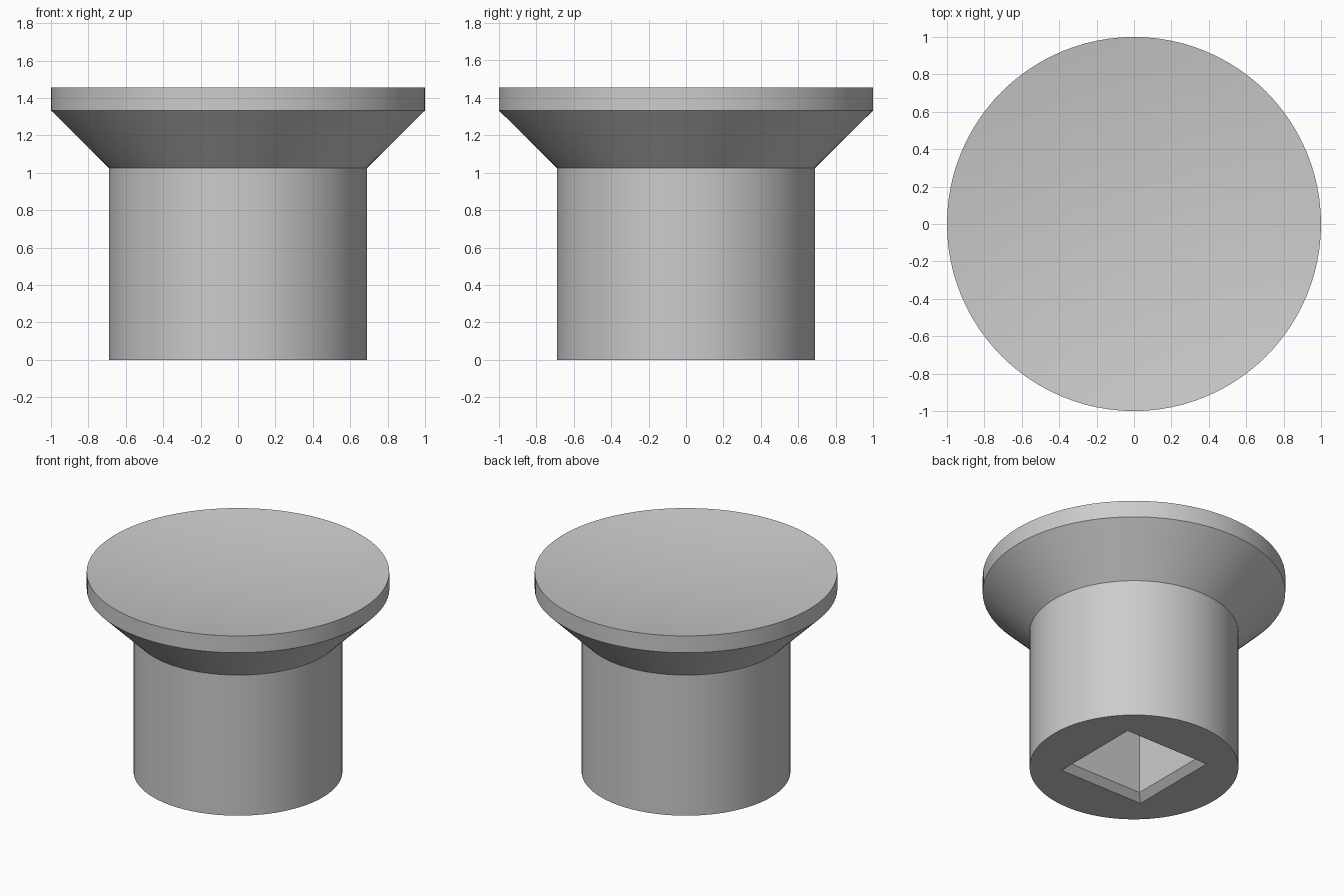
import bpy, bmesh, math

if "Cube" in bpy.data.objects:
    bpy.data.objects.remove(bpy.data.objects["Cube"])

SEGMENTS = 96
DISH_DEPTH = 0.08

grey = bpy.data.materials.new("plain grey")
grey.diffuse_color = (0.6, 0.6, 0.6, 1)
grey.use_nodes = True
grey.node_tree.nodes["Principled BSDF"].inputs["Base Color"].default_value = grey.diffuse_color


def make_object(name, bm):
    bmesh.ops.recalc_face_normals(bm, faces=bm.faces)
    mesh = bpy.data.meshes.new(name)
    bm.to_mesh(mesh)
    bm.free()
    mesh.materials.append(grey)
    obj = bpy.data.objects.new(name, mesh)
    bpy.context.collection.objects.link(obj)
    return obj


# Knob body: shank, 45 degree flare, rim and shallow dished top, turned round z
profile = [(0.69, 0), (0.69, 1.025), (1, 1.333), (1, 1.455)]
profile += [(r / 8, 1.455 - DISH_DEPTH * (1 - (r / 8) ** 2)) for r in range(7, 0, -1)]
bm = bmesh.new()
rings = []
for r, z in profile:
    rings.append([bm.verts.new((r * math.cos(2 * math.pi * i / SEGMENTS),
                                r * math.sin(2 * math.pi * i / SEGMENTS), z))
                  for i in range(SEGMENTS)])
for low, high in zip(rings, rings[1:]):
    for i in range(SEGMENTS):
        j = (i + 1) % SEGMENTS
        bm.faces.new((low[i], low[j], high[j], high[i]))
bm.faces.new(rings[0][::-1])
pole = bm.verts.new((0, 0, 1.455 - DISH_DEPTH))
for i in range(SEGMENTS):
    bm.faces.new((rings[-1][i], rings[-1][(i + 1) % SEGMENTS], pole))
knob = make_object("knob", bm)

# Square socket with a chamfered mouth, cut up into the shank
bm = bmesh.new()
squares = []
for h, z in [(0.386, -0.046), (0.294, 0.046), (0.294, 0.8)]:
    squares.append([bm.verts.new((x * h, y * h, z))
                    for x, y in ((-1, -1), (1, -1), (1, 1), (-1, 1))])
for low, high in zip(squares, squares[1:]):
    for i in range(4):
        j = (i + 1) % 4
        bm.faces.new((low[i], low[j], high[j], high[i]))
bm.faces.new(squares[0][::-1])
bm.faces.new(squares[-1])
cutter = make_object("socket_cutter", bm)
cutter.hide_render = True

cut = knob.modifiers.new("socket", 'BOOLEAN')
cut.operation = 'DIFFERENCE'
cut.solver = 'EXACT'
cut.object = cutter
bpy.context.view_layer.objects.active = knob
knob.select_set(True)
bpy.ops.object.modifier_apply(modifier=cut.name)
bpy.data.objects.remove(cutter)

# Smooth turned surfaces, crisp edges
bpy.ops.object.shade_smooth_by_angle(angle=math.radians(30))
